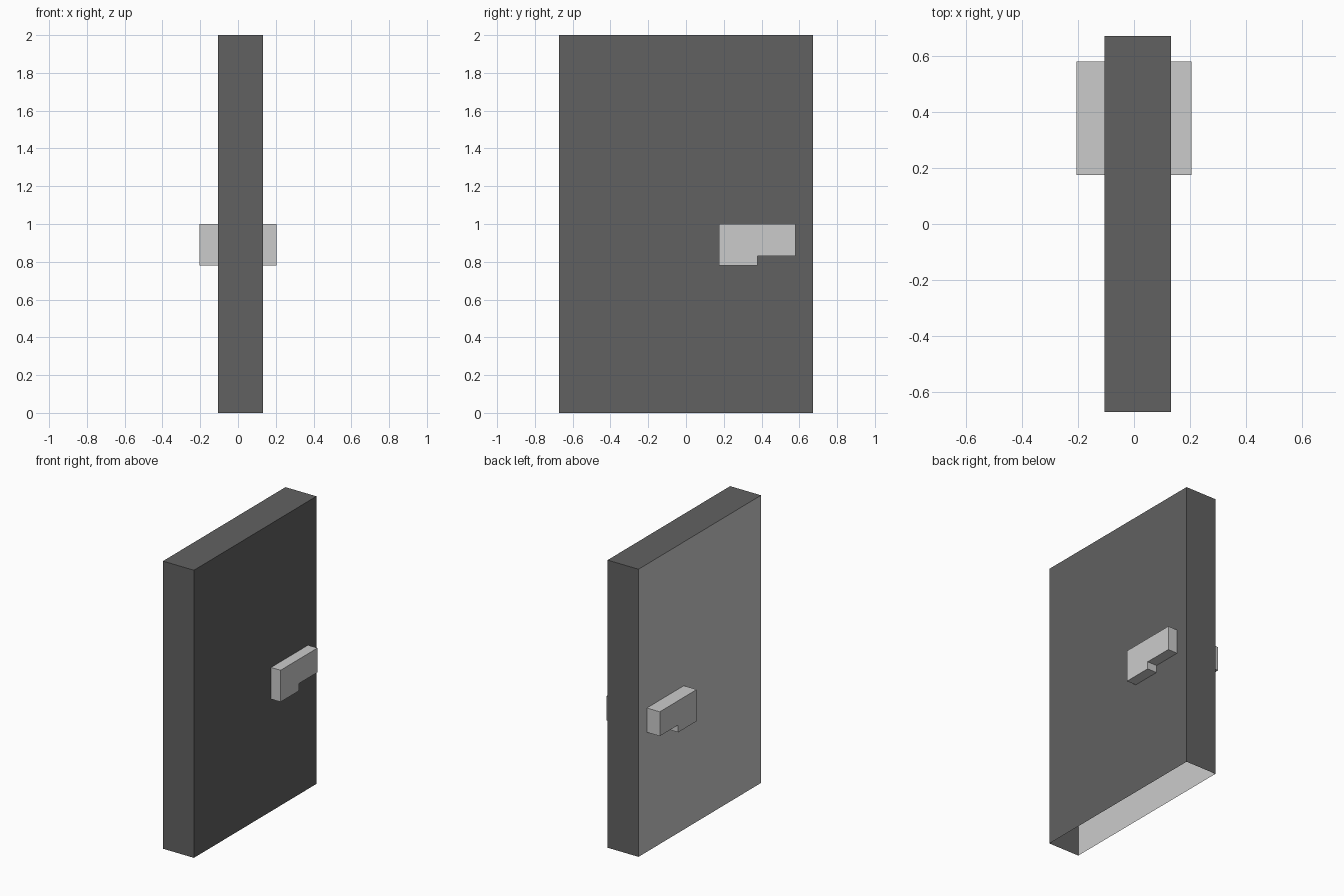
import bpy, bmesh

if "Cube" in bpy.data.objects:
    bpy.data.objects.remove(bpy.data.objects["Cube"])

dark = bpy.data.materials.new("dark_panel")
dark.diffuse_color = (0.12, 0.12, 0.12, 1)
dark.use_nodes = True
dark.node_tree.nodes["Principled BSDF"].inputs["Base Color"].default_value = dark.diffuse_color
light = bpy.data.materials.new("light_panel")
light.diffuse_color = (0.8, 0.8, 0.8, 1)
light.use_nodes = True
light.node_tree.nodes["Principled BSDF"].inputs["Base Color"].default_value = light.diffuse_color


def finish(bm, name, mats):
    mesh = bpy.data.meshes.new(name)
    bm.to_mesh(mesh)
    bm.free()
    for m in mats:
        mesh.materials.append(m)
    obj = bpy.data.objects.new(name, mesh)
    bpy.context.collection.objects.link(obj)
    return obj


# Door slab: a box with an open underside and a light left face
bm = bmesh.new()
bmesh.ops.create_cube(bm, size=1)
for v in bm.verts:
    v.co.x = 0.132 if v.co.x > 0 else -0.106
    v.co.y *= 1.346
    v.co.z = 2.0 if v.co.z > 0 else 0.0
bm.normal_update()
for f in bm.faces:
    f.material_index = 1 if f.normal.x < -0.5 else 0
bottom = [f for f in bm.faces if f.normal.z < -0.5]
bmesh.ops.delete(bm, geom=bottom, context='FACES')
finish(bm, "door_slab", [dark, light])

# Handle: stepped profile running through the slab to both sides
profile = [(0.175, 0.78), (0.378, 0.78), (0.378, 0.831),
           (0.581, 0.831), (0.581, 1.0), (0.175, 1.0)]
bm = bmesh.new()
face = bm.faces.new([bm.verts.new((-0.205, y, z)) for y, z in profile])
ext = bmesh.ops.extrude_face_region(bm, geom=[face])
moved = [g for g in ext["geom"] if isinstance(g, bmesh.types.BMVert)]
bmesh.ops.translate(bm, verts=moved, vec=(0.41, 0, 0))
bmesh.ops.recalc_face_normals(bm, faces=bm.faces)
finish(bm, "door_handle", [light])
